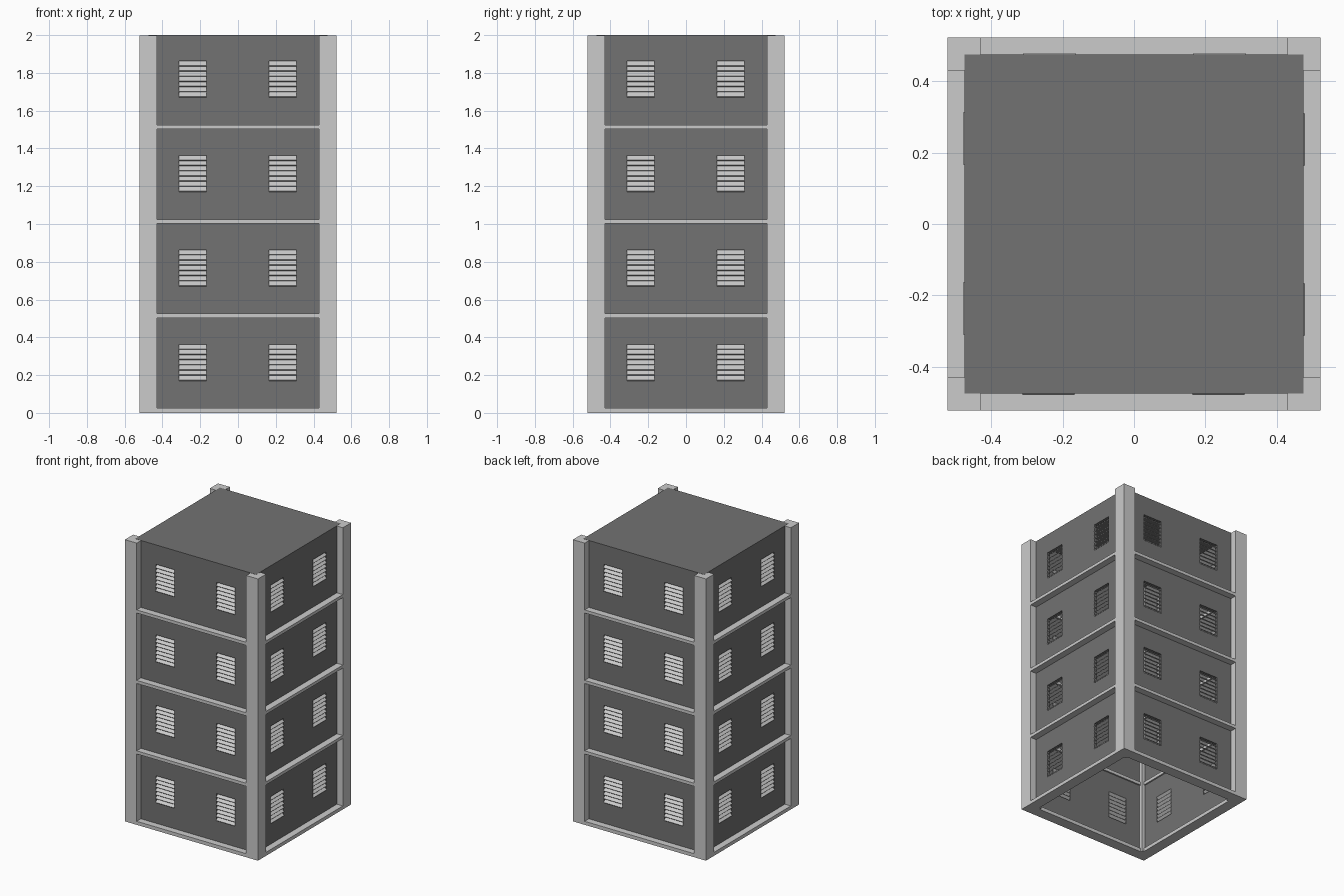
import bpy, bmesh, math
from mathutils import Matrix

if "Cube" in bpy.data.objects:
    bpy.data.objects.remove(bpy.data.objects["Cube"])

OUT, WALL, INNER, POST = 0.522, 0.475, 0.445, 0.43
FLOORS, STEP = 4, 0.5
WINDOWS = [(-0.312, -0.167), (0.164, 0.309)]
SILL, HEAD = 0.17, 0.362
SLATS = 7

dark = bpy.data.materials.new("dark_wall")
dark.diffuse_color = (0.17, 0.17, 0.17, 1)
dark.use_nodes = True
dark.node_tree.nodes["Principled BSDF"].inputs["Base Color"].default_value = dark.diffuse_color


def finish(name, bm, mat=None):
    mesh = bpy.data.meshes.new(name)
    bm.to_mesh(mesh)
    bm.free()
    ob = bpy.data.objects.new(name, mesh)
    bpy.context.collection.objects.link(ob)
    if mat:
        mesh.materials.append(mat)
    return ob


def box(bm, lo, hi, tilt=0):
    size = [b - a for a, b in zip(lo, hi)]
    mid = [(a + b) / 2 for a, b in zip(lo, hi)]
    m = Matrix.Translation(mid) @ Matrix.Rotation(tilt, 4, 'X') @ Matrix.Diagonal((*size, 1))
    bmesh.ops.create_cube(bm, size=1, matrix=m)


# Corner pillars
for i, (sx, sy) in enumerate([(-1, -1), (1, -1), (1, 1), (-1, 1)]):
    bm = bmesh.new()
    xs, ys = sorted((sx * POST, sx * OUT)), sorted((sy * POST, sy * OUT))
    box(bm, (xs[0], ys[0], 0), (xs[1], ys[1], 1.999))
    finish(f"corner_pillar_{i + 1}", bm)

# Wall outline with window openings, thickened inward
xs = [-WALL, *WINDOWS[0], *WINDOWS[1], WALL]
zs = [0.002]
for f in range(FLOORS):
    zs += [f * STEP + SILL, f * STEP + HEAD]
zs.append(2.0)

for side, label in enumerate(("front", "right", "back", "left")):
    turn = Matrix.Rotation(side * math.pi / 2, 4, 'Z')

    # Wall panel
    bm = bmesh.new()
    grid = [[bm.verts.new((x, -WALL, z)) for x in xs] for z in zs]
    for r in range(len(zs) - 1):
        for c in range(len(xs) - 1):
            if r % 2 and c % 2:
                continue
            bm.faces.new((grid[r][c], grid[r][c + 1], grid[r + 1][c + 1], grid[r + 1][c]))
    bmesh.ops.dissolve_limit(bm, angle_limit=0.01, verts=bm.verts, edges=bm.edges)
    wall = finish(f"{label}_wall", bm, dark)
    wall.matrix_world = turn
    mod = wall.modifiers.new("thickness", 'SOLIDIFY')
    mod.thickness = 0.02
    mod.offset = -1

    # Floor ledges between the pillars
    bm = bmesh.new()
    for f in range(FLOORS):
        z = f * STEP
        box(bm, (-POST, -OUT, z + (0.003 if f else 0)), (POST, -INNER, z + 0.025))
    finish(f"{label}_ledges", bm).matrix_world = turn

    # Tilted window louvres
    bm = bmesh.new()
    pitch = (HEAD - SILL) / SLATS
    for f in range(FLOORS):
        for x0, x1 in WINDOWS:
            for s in range(SLATS):
                z = f * STEP + SILL + (s + 0.5) * pitch
                box(bm, (x0, -0.482, z - 0.003), (x1, -0.448, z + 0.003), math.radians(42))
    finish(f"{label}_louvres", bm).matrix_world = turn

# Roof sheet
bm = bmesh.new()
bmesh.ops.create_grid(bm, x_segments=1, y_segments=1, size=WALL,
                      matrix=Matrix.Translation((0, 0, 2.0)))
finish("roof", bm, dark)
